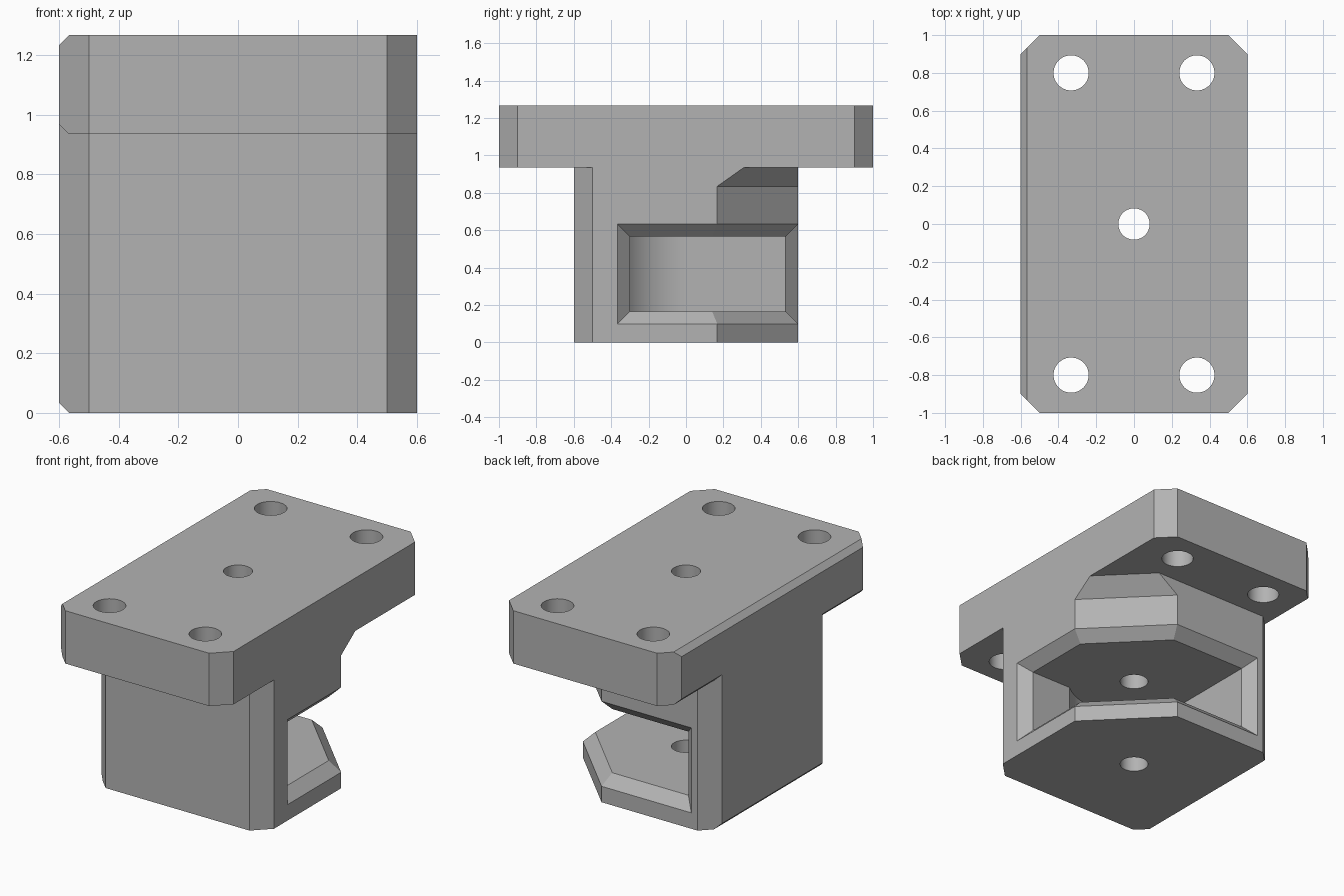
import bpy, bmesh, math
from mathutils import Vector

if "Cube" in bpy.data.objects:
    bpy.data.objects.remove(bpy.data.objects["Cube"], do_unlink=True)

HALF_W, TOP, UNDER = 0.6, 1.267, 0.935   # half width, plate top, plate underside
CORNER, EDGE, LIP = 0.1, 0.033, 0.067    # chamfer sizes
DIAG = 0.767 / math.sqrt(2)              # distance of the diagonal face from the axis
POCKET_Z, POCKET_H = 0.367, 0.2          # pocket middle height and half height
POCKET_R = 0.39

grey = bpy.data.materials.new("plain_grey")
grey.use_nodes = True
colour = (0.45, 0.45, 0.45, 1)
grey.diffuse_color = colour
grey.node_tree.nodes["Principled BSDF"].inputs["Base Color"].default_value = colour


def finish(name, bm):
    bmesh.ops.recalc_face_normals(bm, faces=bm.faces)
    mesh = bpy.data.meshes.new(name)
    bm.to_mesh(mesh)
    bm.free()
    ob = bpy.data.objects.new(name, mesh)
    bpy.context.collection.objects.link(ob)
    mesh.materials.append(grey)
    return ob


def prism(points, offset):
    """Extrude a planar outline of 3D points along an offset."""
    bm = bmesh.new()
    face = bm.faces.new([bm.verts.new(p) for p in points])
    ext = bmesh.ops.extrude_face_region(bm, geom=[face])
    verts = [g for g in ext["geom"] if isinstance(g, bmesh.types.BMVert)]
    bmesh.ops.translate(bm, verts=verts, vec=offset)
    return bm


def octagon(hy, z):
    """Rectangle outline with chamfered corners."""
    hx, c = HALF_W, CORNER
    quarter = [(hx, hy - c), (hx - c, hy)]
    half = quarter + [(-x, y) for x, y in reversed(quarter)]
    return [(x, y, z) for x, y in half] + [(-x, -y, z) for x, y in half]


def slice_edge(bm, z, up):
    """Cut a small 45 degree chamfer along the -x edge at height z."""
    bmesh.ops.recalc_face_normals(bm, faces=bm.faces)
    cut = bmesh.ops.bisect_plane(
        bm, geom=bm.verts[:] + bm.edges[:] + bm.faces[:],
        plane_co=(-HALF_W, 0, z - up * EDGE), plane_no=(-1, 0, up), clear_outer=True)
    edges = [g for g in cut["geom_cut"] if isinstance(g, bmesh.types.BMEdge)]
    bmesh.ops.holes_fill(bm, edges=edges, sides=0)


def boolean(target, tool, operation="DIFFERENCE"):
    mod = target.modifiers.new(tool.name, "BOOLEAN")
    mod.operation, mod.solver, mod.object = operation, "EXACT", tool
    bpy.context.view_layer.objects.active = target
    bpy.ops.object.modifier_apply(modifier=mod.name)
    bpy.data.objects.remove(tool, do_unlink=True)


def hole(name, x, y, radius):
    bpy.ops.mesh.primitive_cylinder_add(vertices=48, radius=radius, depth=4, location=(x, y, 0))
    ob = bpy.context.object
    ob.name = name
    return ob


def flare(name, out, along, dist, start, end):
    """Cutter that widens the pocket mouth at 45 degrees on one face."""
    out, along = Vector(out).normalized(), Vector(along).normalized()
    bm = bmesh.new()
    for v in (-0.1, 0.1):
        for u in (start - v, end):
            for s in (-1, 1):
                p = out * (dist + v) + along * u
                p.z = POCKET_Z + s * (POCKET_H + LIP + v)
                bm.verts.new(p)
    bmesh.ops.convex_hull(bm, input=bm.verts)
    return finish(name, bm)


# Body block with its lower left edge chamfered
bm = prism(octagon(0.6, 0), (0, 0, 1.1))
slice_edge(bm, 0, -1)
body = finish("bracket", bm)

# Diagonal rear corner, flaring out below the plate
out = Vector((1, 1, 0)).normalized()
side = Vector((1, -1, 0)).normalized()
section = [(0, -0.1), (0, 0.835), (0.2, 1.035), (1, 1.035), (1, -0.1)]
points = [out * (DIAG + d) - side * 2 + Vector((0, 0, z)) for d, z in section]
boolean(body, finish("corner_cutter", prism(points, side * 4)))

# Pocket: round back opening to the side, the diagonal and the rear
wall = 0.3
end = 2 * math.pi - math.asin(wall / POCKET_R)
steps = 28
arc = [math.pi + (end - math.pi) * i / steps for i in range(steps + 1)]
plan = [(POCKET_R * math.cos(a), POCKET_R * math.sin(a)) for a in arc]
plan += [(1, -wall), (1, 1), (-POCKET_R, 1)]
points = [(x, y, POCKET_Z - POCKET_H) for x, y in plan]
boolean(body, finish("pocket_cutter", prism(points, (0, 0, 2 * POCKET_H))))
boolean(body, flare("side_flare", (1, 0, 0), (0, 1, 0), HALF_W, -wall - LIP, 1))
boolean(body, flare("rear_flare", (0, 1, 0), (1, 0, 0), 0.6, -POCKET_R - LIP, 1))
boolean(body, flare("diagonal_flare", out, side, DIAG, -0.4, 0.4))

# Top plate with its left long edges chamfered
bm = prism(octagon(1, UNDER), (0, 0, TOP - UNDER))
slice_edge(bm, TOP, 1)
slice_edge(bm, UNDER, -1)
boolean(body, finish("top_plate", bm), "UNION")

# Centre bore and four mounting holes
boolean(body, hole("centre_hole", 0, 0, 0.083))
for x in (-0.333, 0.333):
    for y in (-0.8, 0.8):
        boolean(body, hole("mounting_hole", x, y, 0.093))

# One material, crisp edges and smooth round walls
body.data.materials.clear()
body.data.materials.append(grey)
for poly in body.data.polygons:
    poly.material_index = 0
bpy.ops.object.select_all(action="DESELECT")
body.select_set(True)
bpy.context.view_layer.objects.active = body
bpy.ops.object.shade_smooth_by_angle(angle=math.radians(25))
